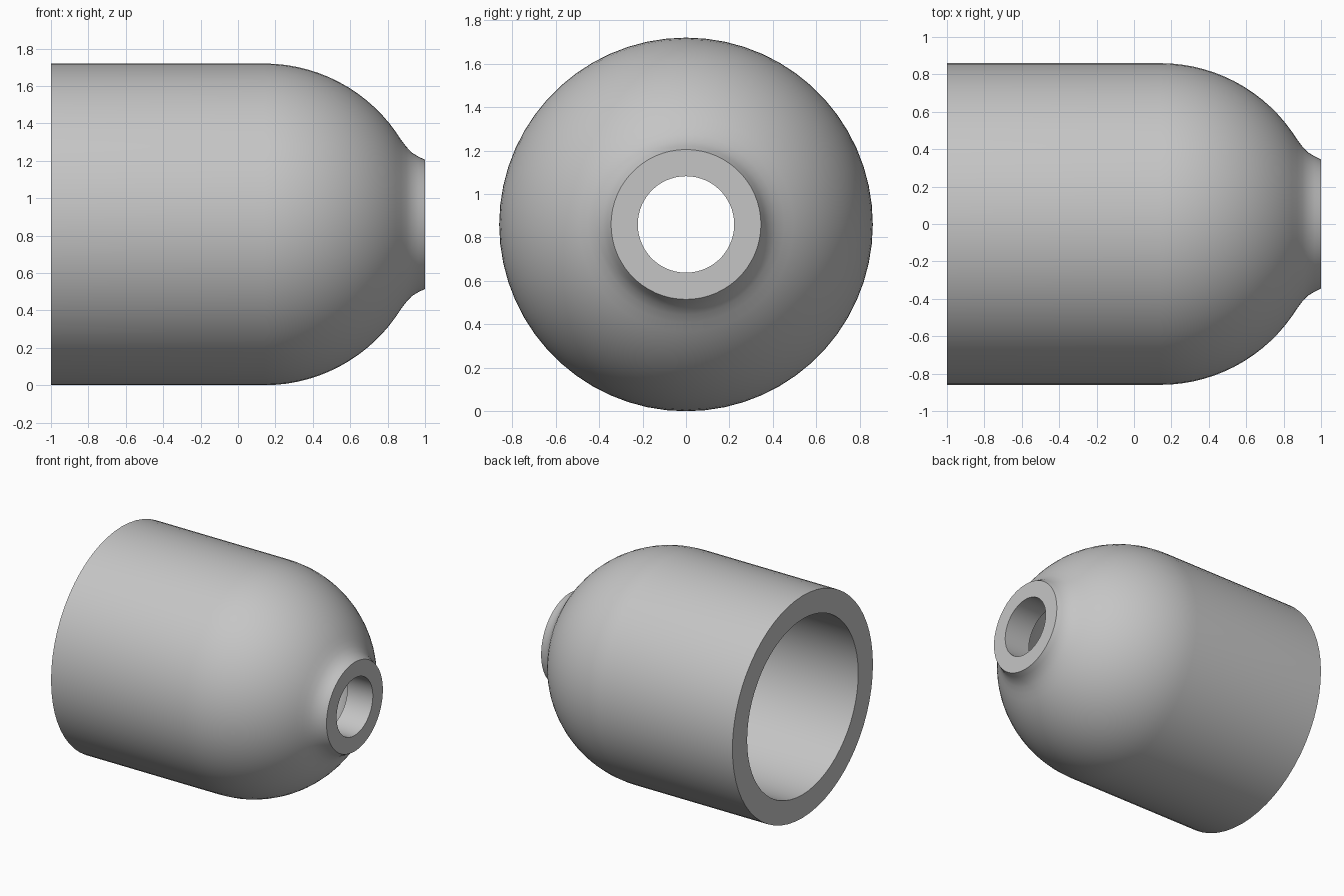
import bpy, bmesh, math
from mathutils import Matrix, Vector

cube = bpy.data.objects.get("Cube")
if cube:
    bpy.data.objects.remove(cube, do_unlink=True)

R_OUT, R_IN, R_BORE, R_LIP = 0.86, 0.68, 0.222, 0.345
DOME_X = 0.14          # common centre of the outer and inner domes
SEGMENTS = 60

grey = bpy.data.materials.new("light_grey")
grey.use_nodes = True
colour = (0.56, 0.56, 0.56, 1)
grey.diffuse_color = colour
grey.node_tree.nodes["Principled BSDF"].inputs["Base Color"].default_value = colour


def dome(radius, end_angle, steps):
    """Arc from the cylinder wall towards the nozzle, as (x, radius)."""
    return [(DOME_X + radius * math.sin(end_angle * i / steps),
             radius * math.cos(end_angle * i / steps)) for i in range(steps + 1)]


# Closed wall section: outer skin, flared lip, bore, inner dome, open end
outer = [(-1, R_OUT)] + dome(R_OUT, math.radians(55), 14)
lip = [(0.872, 0.452), (0.90, 0.415), (0.93, 0.383), (0.965, 0.362), (1, R_LIP)]
inner = dome(R_IN, math.acos(R_BORE / R_IN), 14)[::-1] + [(-1, R_IN)]
section = outer + lip + [(1, R_BORE)] + inner

# Spin the section about the long axis
bm = bmesh.new()
verts = [bm.verts.new((x, 0, r)) for x, r in section]
edges = [bm.edges.new((v, verts[(i + 1) % len(verts)])) for i, v in enumerate(verts)]
bmesh.ops.spin(bm, geom=verts + edges, cent=Vector(), axis=(1, 0, 0),
               angle=math.tau, steps=SEGMENTS, use_merge=True)
bmesh.ops.remove_doubles(bm, verts=bm.verts, dist=1e-5)
bmesh.ops.recalc_face_normals(bm, faces=bm.faces)
bmesh.ops.transform(bm, matrix=Matrix.Translation((0, 0, R_OUT)), verts=bm.verts)

mesh = bpy.data.meshes.new("domed_nozzle_shell")
bm.to_mesh(mesh)
bm.free()
mesh.materials.append(grey)
shell = bpy.data.objects.new("domed_nozzle_shell", mesh)
bpy.context.collection.objects.link(shell)

# Smooth skin with crisp rims
bpy.ops.object.select_all(action="DESELECT")
shell.select_set(True)
bpy.context.view_layer.objects.active = shell
bpy.ops.object.shade_smooth_by_angle(angle=math.radians(30))
